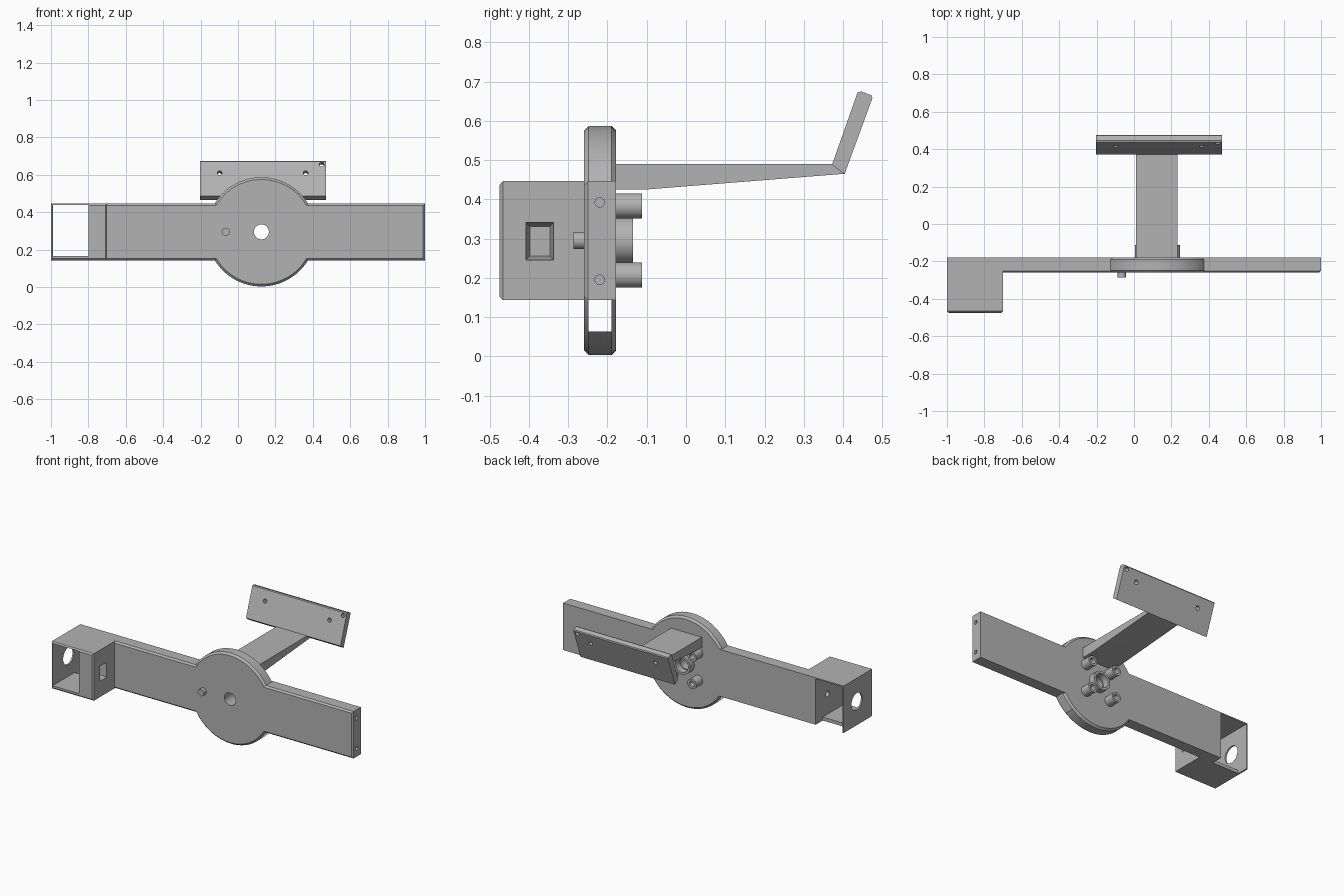
import bpy, bmesh, math
from mathutils import Vector, Matrix

if "Cube" in bpy.data.objects:
    bpy.data.objects.remove(bpy.data.objects["Cube"])

GREY = (0.45, 0.45, 0.45, 1)
grey = bpy.data.materials.new("plain_grey")
grey.use_nodes = True
grey.diffuse_color = GREY
grey.node_tree.nodes["Principled BSDF"].inputs["Base Color"].default_value = GREY


def finish(name, bm):
    bmesh.ops.recalc_face_normals(bm, faces=bm.faces)
    mesh = bpy.data.meshes.new(name)
    bm.to_mesh(mesh)
    bm.free()
    mesh.materials.append(grey)
    obj = bpy.data.objects.new(name, mesh)
    bpy.context.collection.objects.link(obj)
    return obj


def box(name, x, y, z, front_bevel=0):
    bm = bmesh.new()
    bmesh.ops.create_cube(bm, size=1)
    for v in bm.verts:
        v.co = [r[0] if c < 0 else r[1] for c, r in zip(v.co, (x, y, z))]
    if front_bevel:
        edges = [e for e in bm.edges if all(v.co.y < y[0] + 0.001 for v in e.verts)]
        bmesh.ops.bevel(bm, geom=edges, offset=front_bevel, segments=1, affect='EDGES')
    return finish(name, bm)


def rod(name, start, end, radius, segments=32, bevel=0):
    a, b = Vector(start), Vector(end)
    bm = bmesh.new()
    bmesh.ops.create_cone(bm, cap_ends=True, segments=segments, radius1=radius,
                          radius2=radius, depth=(b - a).length)
    if bevel:
        rims = [e for e in bm.edges if abs(e.verts[0].co.z - e.verts[1].co.z) < 1e-5]
        bmesh.ops.bevel(bm, geom=rims, offset=bevel, segments=1, affect='EDGES')
    turn = (b - a).to_track_quat('Z', 'Y').to_matrix().to_4x4()
    bmesh.ops.transform(bm, matrix=Matrix.Translation((a + b) / 2) @ turn, verts=bm.verts)
    return finish(name, bm)


def extrude_x(name, x, profile):
    bm = bmesh.new()
    face = bm.faces.new([bm.verts.new((x[0], y, z)) for y, z in profile])
    new = bmesh.ops.extrude_face_region(bm, geom=[face])["geom"]
    bmesh.ops.translate(bm, vec=(x[1] - x[0], 0, 0),
                        verts=[v for v in new if isinstance(v, bmesh.types.BMVert)])
    return finish(name, bm)


def combine(obj, operation, others):
    bpy.context.view_layer.objects.active = obj
    for other in others:
        other.hide_render = True
        mod = obj.modifiers.new("combine", 'BOOLEAN')
        mod.operation, mod.solver, mod.object = operation, 'EXACT', other
        bpy.ops.object.modifier_apply(modifier=mod.name)
        bpy.data.objects.remove(other)


CX, CZ = 0.125, 0.295          # hub centre
FRONT, BACK = -0.26, -0.178    # plate faces
Z = (0.143, 0.446)             # bar height

# Long plate with round hub and end housing
plate = box("mounting_plate", (-0.75, 1), (FRONT, BACK), Z, 0.01)
hub = rod("hub", (CX, FRONT, CZ), (CX, BACK, CZ), 0.292, 96, 0.012)
housing = box("housing", (-1, -0.7), (-0.475, BACK), Z, 0.009)
combine(plate, 'UNION', [hub, housing])

# Housing cavity, floor gap, cable pocket and round holes
pocket = box("pocket", (-0.75, -0.69), (-0.41, -0.335), (0.243, 0.343))
for v in pocket.data.vertices:
    if v.co.x < -0.72:
        v.co.y += math.copysign(0.012, -0.3725 - v.co.y)
        v.co.z += math.copysign(0.012, 0.293 - v.co.z)
combine(plate, 'DIFFERENCE', [
    box("cavity", (-0.99, -0.8), (-0.6, 0), (0.165, 0.438)),
    box("floor_gap", (-0.99, -0.8), (-0.25, 0), (0.1, 0.2)),
    pocket,
    rod("side_hole", (-1.1, -0.312, CZ), (-0.9, -0.312, CZ), 0.055),
    rod("inner_hole", (-0.85, -0.3, CZ), (-0.76, -0.3, CZ), 0.018),
    rod("hub_hole", (CX, -0.4, CZ), (CX, 0, CZ), 0.04),
    rod("upper_end_hole", (0.93, -0.22, 0.392), (1.1, -0.22, 0.392), 0.012),
    rod("lower_end_hole", (0.93, -0.22, 0.195), (1.1, -0.22, 0.195), 0.012)])

# Open slots in the lower hub rim
bm = bmesh.new()
bm.from_mesh(plate.data)
slots = []
for f in bm.faces:
    c = f.calc_center_median()
    if 0.067 < c.z < Z[0] and abs(f.normal.y) < 0.1 and abs(f.normal.z) < 0.95 \
            and 0.15 < abs(c.x - CX) < 0.3:
        slots.append(f)
bmesh.ops.delete(bm, geom=slots, context='FACES')
bm.to_mesh(plate.data)
bm.free()

# Locating peg on the front
parts = [plate, rod("front_peg", (-0.065, -0.286, CZ), (-0.065, FRONT + 0.01, CZ), 0.022)]

# Tubular posts and bearing ring on the back


def tube(name, x, z, end, outer, inner):
    obj = rod(name, (x, BACK - 0.002, z), (x, end, z), outer)
    combine(obj, 'DIFFERENCE', [rod("bore", (x, BACK - 0.1, z), (x, 0, z), inner)])
    parts.append(obj)


tube("bearing_ring", CX, CZ, -0.135, 0.06, 0.045)
for sx, side in ((-1, "right"), (1, "left")):
    for sz, level in ((-1, "lower"), (1, "upper")):
        tube(f"{level}_{side}_post", CX + sx * 0.088, CZ + sz * 0.088, -0.112, 0.032, 0.018)

# Tapered arm reaching back
parts.append(extrude_x("support_arm", (0.012, 0.232), [
    (BACK - 0.01, 0.425), (-0.1, 0.425), (0.405, 0.465), (0.375, 0.49), (BACK - 0.01, 0.49)]))

# Tilted panel with screw holes
panel = extrude_x("tilted_panel", (-0.204, 0.47), [
    (0.372, 0.488), (0.404, 0.464), (0.475, 0.658), (0.472, 0.665), (0.446, 0.675), (0.437, 0.672)])
normal = Vector((0, 0.943, -0.331))
holes = []
for x, y, z in ((-0.098, 0.414, 0.61), (0.362, 0.414, 0.61), (0.447, 0.431, 0.656)):
    p = Vector((x, y, z))
    holes.append(rod("screw_hole", p - normal * 0.05, p + normal * 0.1, 0.013, 24))
combine(panel, 'DIFFERENCE', holes)
parts.append(panel)

# Smooth round surfaces, keep edges sharp
bpy.ops.object.select_all(action='DESELECT')
for obj in parts:
    obj.select_set(True)
bpy.context.view_layer.objects.active = plate
bpy.ops.object.shade_smooth_by_angle(angle=math.radians(30))
